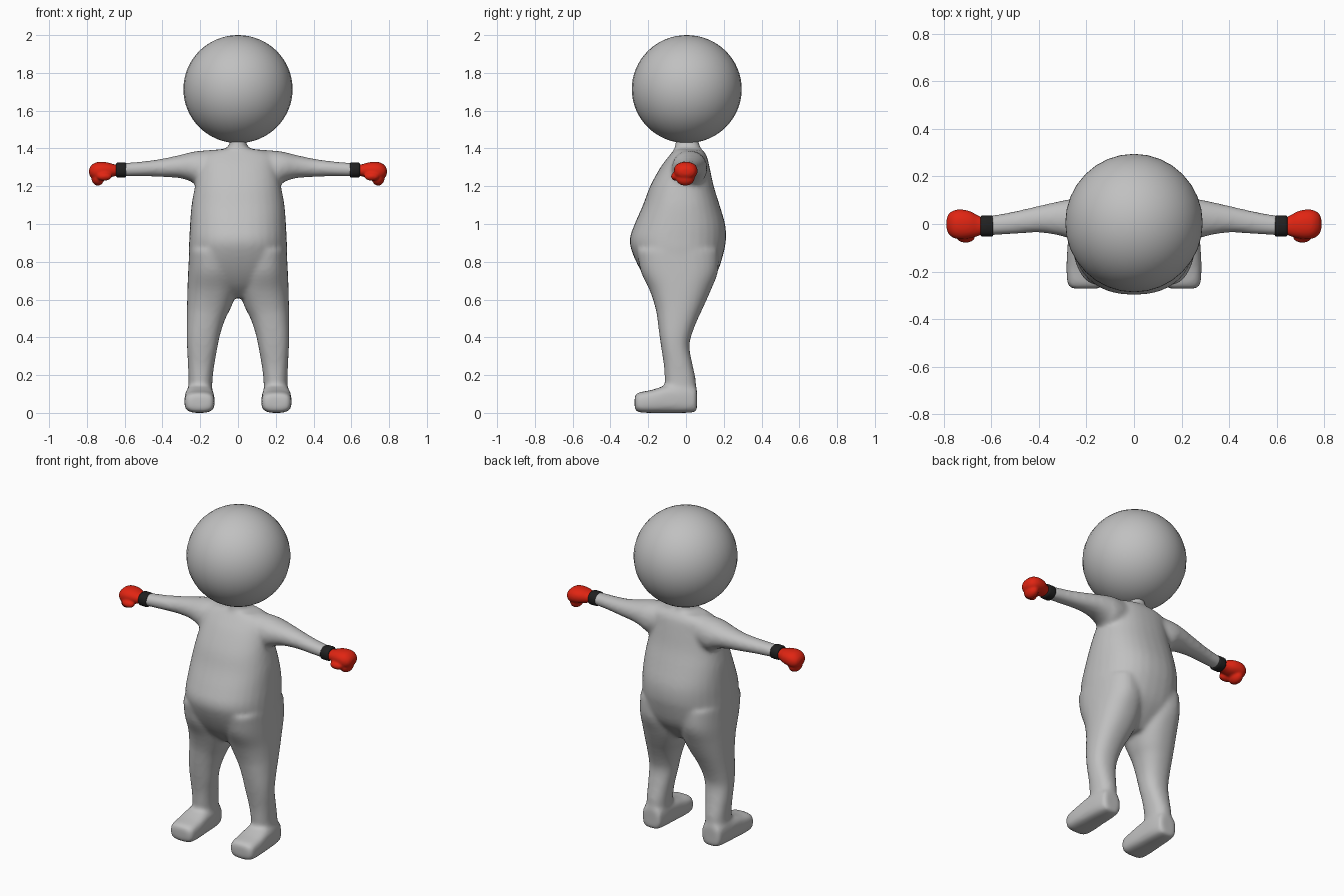
import bpy, bmesh, math
from mathutils import Vector, Matrix


def material(name, rgb):
    m = bpy.data.materials.new(name)
    m.diffuse_color = (*rgb, 1)
    return m


GREY = material("light grey", (0.53, 0.53, 0.53))
RED = material("glove red", (0.75, 0.018, 0.006))
BLACK = material("band black", (0.015, 0.015, 0.015))


def finish(name, bm, mat):
    bmesh.ops.recalc_face_normals(bm, faces=bm.faces)
    for f in bm.faces:
        f.smooth = True
    me = bpy.data.meshes.new(name)
    bm.to_mesh(me)
    bm.free()
    me.materials.append(mat)
    ob = bpy.data.objects.new(name, me)
    bpy.context.collection.objects.link(ob)
    return ob


def catmull(p0, p1, p2, p3, t):
    return [0.5 * (2 * b + (c - a) * t + (2 * a - 5 * b + 4 * c - d) * t * t
                   + (3 * b - a - 3 * c + d) * t ** 3) for a, b, c, d in zip(p0, p1, p2, p3)]


def loft(bm, axis, sections, power=2.3, sides=32, steps=4, sx=1):
    """Sections: (position on axis, u min, u max, v min, v max), u and v being the other axes in order."""
    s = [sections[0]] + sections + [sections[-1]]
    rows = [catmull(*s[i:i + 4], k / steps) for i in range(len(sections) - 1) for k in range(steps)]
    rows.append(sections[-1])
    rings = []
    for p, u0, u1, v0, v1 in rows:
        ring = []
        for k in range(sides):
            a = 2 * math.pi * k / sides
            c, d = math.cos(a), math.sin(a)
            u = (u0 + u1) / 2 + (u1 - u0) / 2 * math.copysign(abs(c) ** (2 / power), c)
            v = (v0 + v1) / 2 + (v1 - v0) / 2 * math.copysign(abs(d) ** (2 / power), d)
            co = {'X': (p, u, v), 'Y': (u, p, v), 'Z': (u, v, p)}[axis]
            ring.append(bm.verts.new((co[0] * sx, co[1], co[2])))
        rings.append(ring)
    for a, b in zip(rings, rings[1:]):
        for k in range(sides):
            j = (k + 1) % sides
            bm.faces.new((a[k], a[j], b[j], b[k]))
    bm.faces.new(rings[0])
    bm.faces.new(rings[-1])


def ellipsoid(bm, centre, radii, segs=24, rings=16):
    bmesh.ops.create_uvsphere(bm, u_segments=segs, v_segments=rings, radius=1,
                              matrix=Matrix.Translation(centre) @ Matrix.Diagonal((*radii, 1)))


def blend(ob, voxel, iterations):
    r = ob.modifiers.new("merge", 'REMESH')
    r.mode = 'VOXEL'
    r.voxel_size = voxel
    r.use_smooth_shade = True
    m = ob.modifiers.new("soften", 'SMOOTH')
    m.factor = 0.5
    m.iterations = iterations


def mirror(ob):
    ob.modifiers.new("mirror", 'MIRROR').use_mirror_merge = False


# Body: torso, arms, legs and feet melted into one skin
bm = bmesh.new()
loft(bm, 'Z', [
    (0.61, -0.06, 0.06, -0.11, 0.05), (0.67, -0.17, 0.17, -0.18, 0.11),
    (0.75, -0.25, 0.25, -0.238, 0.168), (0.85, -0.26, 0.26, -0.285, 0.20),
    (0.92, -0.258, 0.258, -0.298, 0.212), (1.00, -0.254, 0.254, -0.272, 0.207),
    (1.10, -0.246, 0.246, -0.228, 0.178), (1.20, -0.228, 0.228, -0.19, 0.147),
    (1.30, -0.21, 0.21, -0.135, 0.125), (1.36, -0.20, 0.20, -0.09, 0.11),
    (1.39, -0.14, 0.14, -0.065, 0.09), (1.405, -0.055, 0.055, -0.06, 0.075),
    (1.48, -0.04, 0.04, -0.05, 0.06)])
for sx in (1, -1):
    loft(bm, 'X', [
        (0.10, -0.07, 0.10, 1.21, 1.395), (0.20, -0.075, 0.112, 1.20, 1.388),
        (0.25, -0.068, 0.108, 1.225, 1.38), (0.31, -0.05, 0.097, 1.243, 1.365),
        (0.40, -0.036, 0.077, 1.249, 1.346), (0.50, -0.042, 0.054, 1.252, 1.332),
        (0.62, -0.05, 0.032, 1.252, 1.322)], power=2.1, sx=sx)
    loft(bm, 'Z', [
        (0.05, 0.14, 0.265, -0.10, 0.052), (0.17, 0.135, 0.262, -0.112, 0.052),
        (0.25, 0.126, 0.265, -0.117, 0.036), (0.35, 0.108, 0.27, -0.132, 0.018),
        (0.42, 0.093, 0.272, -0.142, 0.032), (0.50, 0.066, 0.271, -0.152, 0.064),
        (0.56, 0.036, 0.27, -0.163, 0.092), (0.65, 0.006, 0.268, -0.193, 0.132),
        (0.75, 0.01, 0.264, -0.24, 0.17), (0.86, 0.03, 0.258, -0.26, 0.17)], sx=sx)
    loft(bm, 'Y', [
        (-0.272, 0.145, 0.262, 0.02, 0.092), (-0.25, 0.127, 0.28, 0.003, 0.108),
        (-0.18, 0.123, 0.284, 0.0, 0.122), (-0.10, 0.127, 0.28, 0.0, 0.145),
        (0.0, 0.133, 0.272, 0.0, 0.15), (0.058, 0.145, 0.26, 0.005, 0.13)], power=3.2, sx=sx)
body = finish("body", bm, GREY)
blend(body, 0.012, 8)

# Head: round ball
bm = bmesh.new()
ellipsoid(bm, (0, 0.004, 1.714), (0.289, 0.291, 0.286), 32, 32)
finish("head", bm, GREY)

# Wrist bands: rounded sleeves
bm = bmesh.new()
loft(bm, 'X', [
    (0.592, -0.047, 0.028, 1.253, 1.319), (0.596, -0.052, 0.035, 1.247, 1.325),
    (0.618, -0.053, 0.036, 1.246, 1.326), (0.640, -0.052, 0.035, 1.247, 1.325),
    (0.645, -0.047, 0.028, 1.253, 1.319)], power=2.3, steps=2)
mirror(finish("wrist_band", bm, BLACK))

# Boxing gloves: cuff, padded fist, curled fingers and thumb
bm = bmesh.new()
loft(bm, 'X', [
    (0.635, -0.042, 0.026, 1.256, 1.312), (0.66, -0.052, 0.038, 1.251, 1.317),
    (0.69, -0.060, 0.054, 1.243, 1.326), (0.725, -0.064, 0.061, 1.236, 1.329),
    (0.755, -0.060, 0.058, 1.234, 1.325), (0.778, -0.044, 0.044, 1.246, 1.309),
    (0.788, -0.022, 0.022, 1.264, 1.291)], power=2.2)
ellipsoid(bm, (0.742, -0.004, 1.243), (0.034, 0.05, 0.04))
ellipsoid(bm, (0.708, -0.054, 1.252), (0.04, 0.025, 0.023))
glove = finish("boxing_glove", bm, RED)
blend(glove, 0.006, 4)
mirror(glove)
